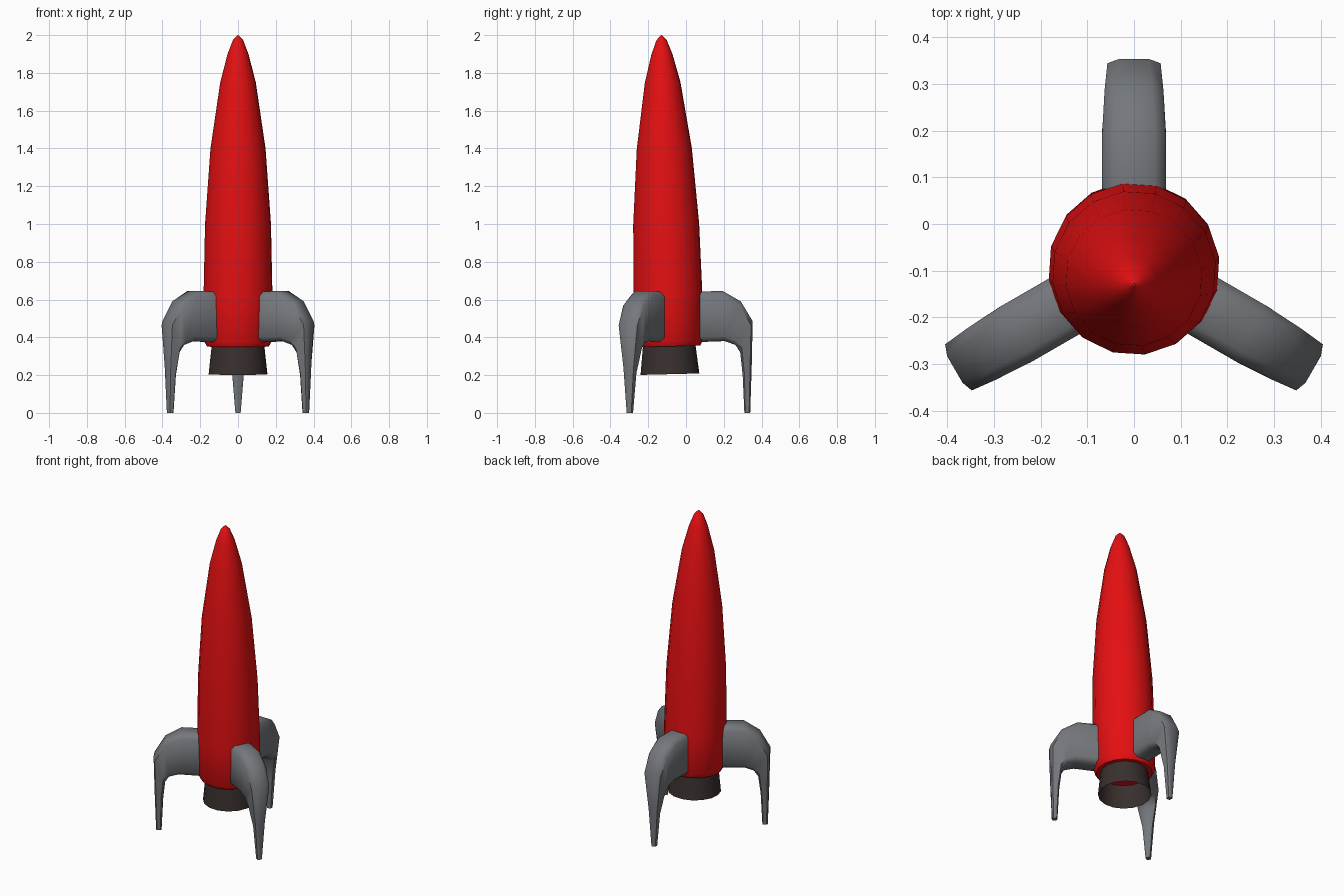
import bpy, bmesh, math
from mathutils import Matrix, Vector

if "Cube" in bpy.data.objects:
    bpy.data.objects.remove(bpy.data.objects["Cube"])


def material(name, rgb):
    m = bpy.data.materials.new(name)
    m.diffuse_color = (*rgb, 1)
    m.use_nodes = True
    m.node_tree.nodes["Principled BSDF"].inputs["Base Color"].default_value = m.diffuse_color
    return m


RED = material("red", (0.78, 0.005, 0.006))
GREY = material("grey", (0.175, 0.185, 0.2))
BROWN = material("dark brown", (0.04, 0.029, 0.027))


def loft(name, rings, mat, matrix, angle, cap_start=True, cap_end=True):
    """Skin a list of equal-length closed rings."""
    bm = bmesh.new()
    vs = [[bm.verts.new(p) for p in ring] for ring in rings]
    n = len(vs[0])
    for a, b in zip(vs, vs[1:]):
        for i in range(n):
            j = (i + 1) % n
            bm.faces.new((a[i], a[j], b[j], b[i]))
    if cap_start:
        bm.faces.new(vs[0][::-1])
    if cap_end:
        bm.faces.new(vs[-1])
    bmesh.ops.recalc_face_normals(bm, faces=bm.faces)
    mesh = bpy.data.meshes.new(name)
    bm.to_mesh(mesh)
    bm.free()
    mesh.materials.append(mat)
    ob = bpy.data.objects.new(name, mesh)
    bpy.context.collection.objects.link(ob)
    ob.matrix_world = matrix
    bpy.ops.object.select_all(action='DESELECT')
    ob.select_set(True)
    bpy.context.view_layer.objects.active = ob
    bpy.ops.object.shade_smooth_by_angle(angle=math.radians(angle))
    return ob


def circle(r, z, sides=16):
    return [(r * math.cos(t), r * math.sin(t), z)
            for t in (math.radians(7.5) + math.tau * i / sides for i in range(sides))]


# Hull and nozzle lean very slightly towards the front
lean = Matrix.Translation((0, -0.08, 0)) @ Matrix.Rotation(0.025, 4, 'X')

hull = [(0.13, 0.352), (0.165, 0.352), (0.181, 0.38), (0.184, 0.62), (0.176, 1.0),
        (0.147, 1.4), (0.095, 1.75), (0.056, 1.9), (0.027, 1.975), (0.003, 2.0)]
loft("hull", [circle(r, z) for r, z in hull], RED, lean, 40)

# Exhaust nozzle, open underneath
nozzle = [(0.157, 0.205), (0.14, 0.36)]
loft("nozzle", [circle(r, z) for r, z in nozzle], BROWN, lean, 40, cap_start=False)

# Landing legs: outer (radius, z), inner (radius, z), half width
stations = [((0.165, 0.643), (0.165, 0.375), 0.068),
            ((0.285, 0.645), (0.295, 0.38), 0.068),
            ((0.38, 0.59), (0.352, 0.36), 0.063),
            ((0.443, 0.485), (0.377, 0.32), 0.057),
            ((0.438, 0.25), (0.39, 0.2), 0.031),
            ((0.43, 0.0), (0.399, 0.0), 0.014)]


def leg_section(outer, inner, w):
    o, i = Vector((outer[0], 0, outer[1])), Vector((inner[0], 0, inner[1]))
    c = min(0.024, 0.42 * w)
    d = (i - o).normalized() * c
    s = Vector((0, 1, 0))
    return [o + s * (w - c), o + d + s * w, i - d + s * w, i + s * (w - c),
            i - s * (w - c), i - d - s * w, o + d - s * w, o - s * (w - c)]


for name, deg in (("back_leg", 90), ("left_leg", 210), ("right_leg", 330)):
    place = Matrix.Translation((0, -0.09, 0)) @ Matrix.Rotation(math.radians(deg), 4, 'Z')
    loft(name, [leg_section(*s) for s in stations], GREY, place, 50)
